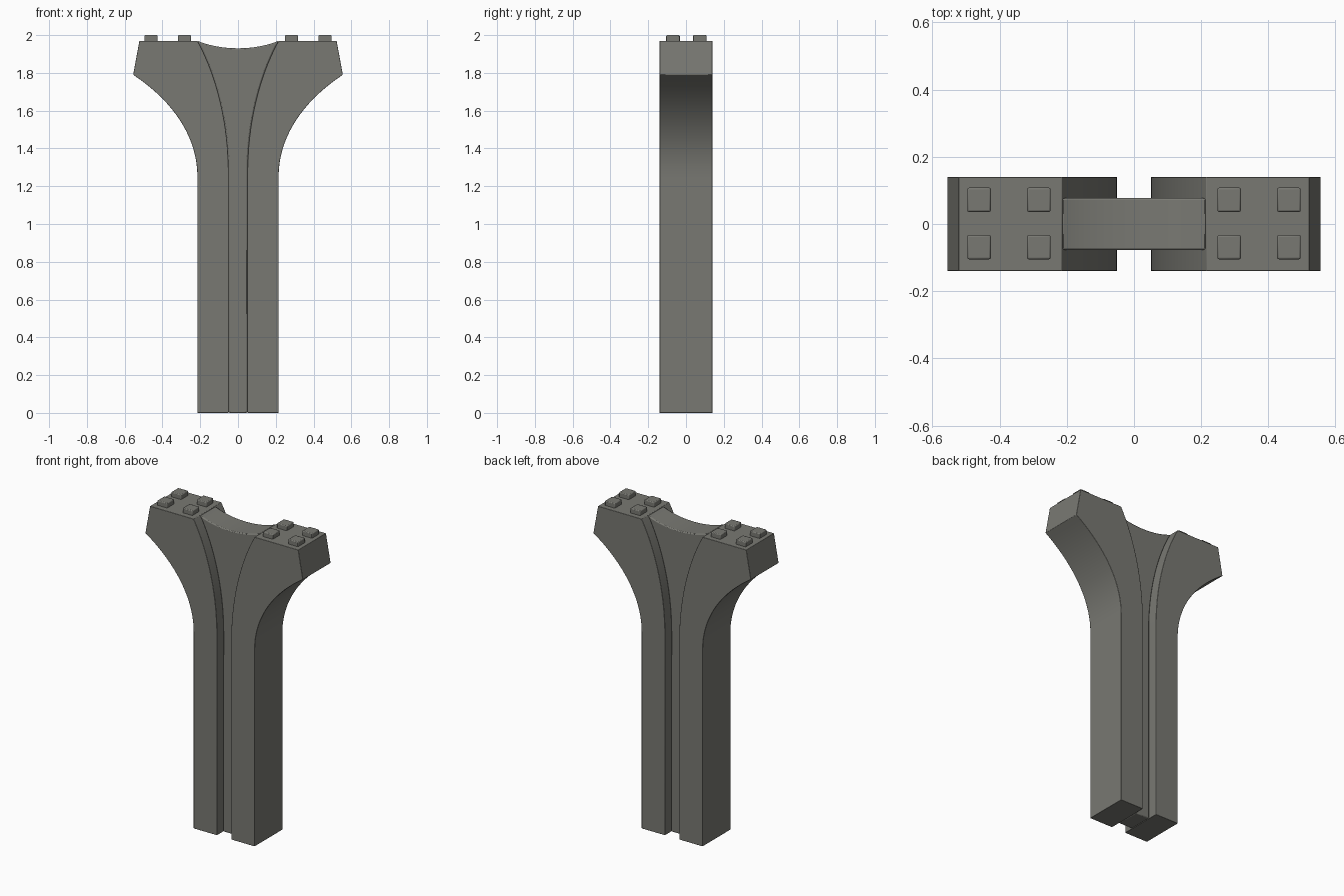
import bpy
import bmesh
import math
from mathutils import Vector
from mathutils.geometry import interpolate_bezier

if "Cube" in bpy.data.objects:
    bpy.data.objects.remove(bpy.data.objects["Cube"])

stone = bpy.data.materials.new("warm_grey_stone")
stone.use_nodes = True
colour = (0.19, 0.19, 0.17, 1)
stone.diffuse_color = colour
stone.node_tree.nodes["Principled BSDF"].inputs["Base Color"].default_value = colour

TOP = 1.97


def curve(*points, steps=20):
    return [(p.x, p.y) for p in interpolate_bezier(*[Vector(p) for p in points], steps)]


def finish(name, bm, bevel):
    bmesh.ops.recalc_face_normals(bm, faces=bm.faces)
    mesh = bpy.data.meshes.new(name)
    bm.to_mesh(mesh)
    bm.free()
    mesh.materials.append(stone)
    obj = bpy.data.objects.new(name, mesh)
    bpy.context.collection.objects.link(obj)
    # small softened edges
    mod = obj.modifiers.new("soft_edges", "BEVEL")
    mod.width = bevel
    mod.segments = 2
    mod.limit_method = "ANGLE"
    mod.angle_limit = math.radians(35)
    bpy.ops.object.select_all(action="DESELECT")
    obj.select_set(True)
    bpy.context.view_layer.objects.active = obj
    bpy.ops.object.shade_smooth_by_angle(angle=math.radians(35))
    return obj


def extrude_profile(name, profile, half_depth, bevel):
    bm = bmesh.new()
    face = bm.faces.new([bm.verts.new((x, -half_depth, z)) for x, z in profile])
    ext = bmesh.ops.extrude_face_region(bm, geom=[face])
    moved = [v for v in ext["geom"] if isinstance(v, bmesh.types.BMVert)]
    bmesh.ops.translate(bm, verts=moved, vec=(0, 2 * half_depth, 0))
    return finish(name, bm, bevel)


# Shared outlines of the flared arms
inner = curve((0.05, 1.27), (0.05, 1.55), (0.12, 1.80), (0.215, TOP))
outer = curve((0.215, 1.25), (0.215, 1.45), (0.33, 1.64), (0.555, 1.79))
saddle = curve((0.215, TOP), (0.09, 1.917), (-0.09, 1.917), (-0.215, TOP))

# Two outer arms
arm = [(0.05, 0), (0.215, 0)] + outer + [(0.522, TOP)] + inner[::-1]
for side, name in ((1, "left_arm"), (-1, "right_arm")):
    extrude_profile(name, [(side * x, z) for x, z in arm], 0.14, 0.002)

# Recessed central web with a dipped top
half = [(0.05, 0)] + inner[:-1]
web = half + saddle + [(-x, z) for x, z in half[::-1]]
extrude_profile("central_web", web, 0.078, 0.006)

# Square studs on top of each arm
for side, name in ((1, "left"), (-1, "right")):
    for x in (0.283, 0.461):
        for y in (-0.069, 0.072):
            bm = bmesh.new()
            bmesh.ops.create_cube(bm, size=1)
            bmesh.ops.scale(bm, vec=(0.07, 0.072, 0.04), verts=bm.verts)
            bmesh.ops.translate(bm, vec=(side * x, y, 1.98), verts=bm.verts)
            finish(name + "_stud", bm, 0.005)
